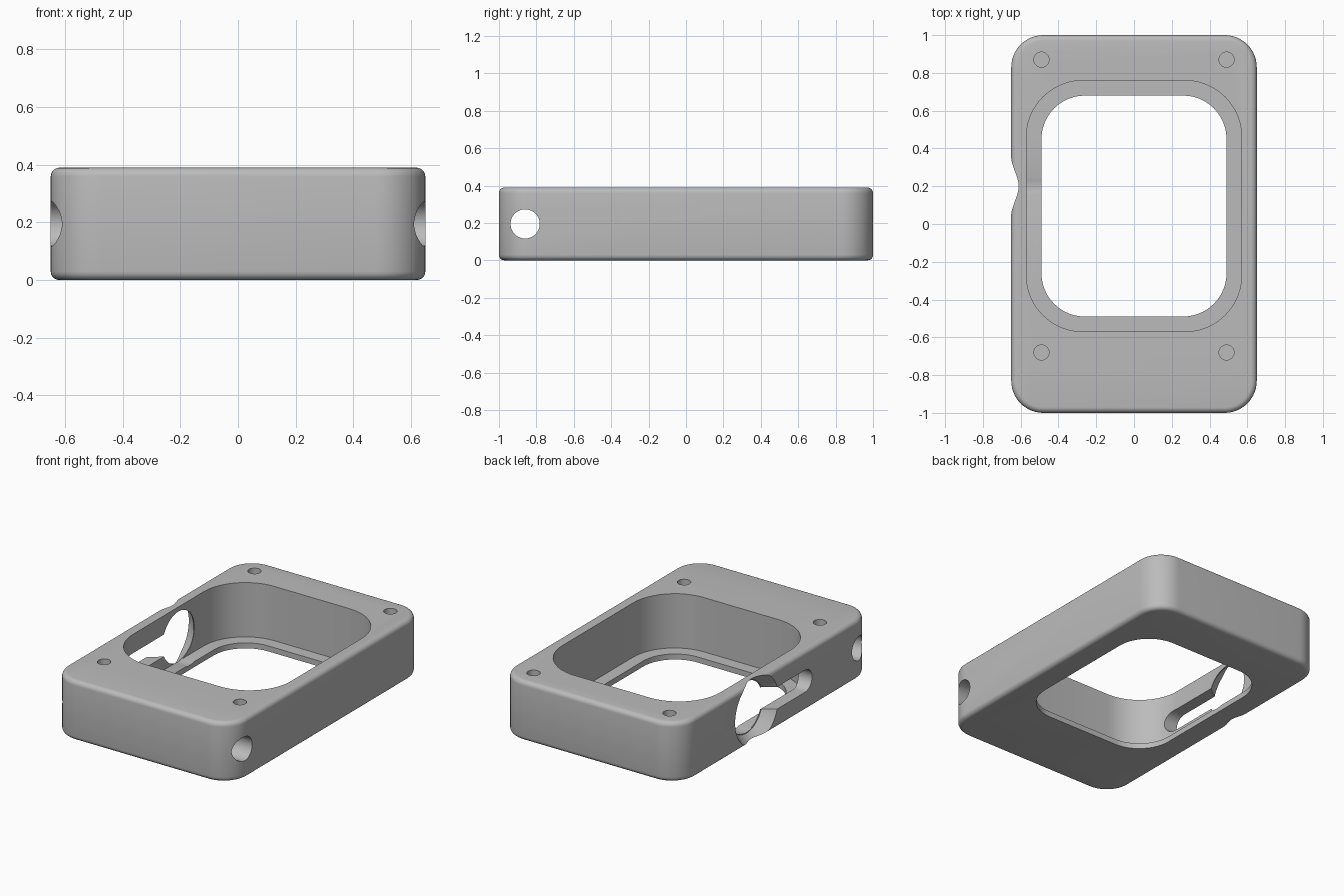
import bpy, bmesh, math
from mathutils import Matrix

old = bpy.data.objects.get("Cube")
if old:
    bpy.data.objects.remove(old, do_unlink=True)

HEIGHT = 0.39
MID = HEIGHT / 2
LIP = 0.036

grey = bpy.data.materials.new("plain grey")
grey.use_nodes = True
grey.diffuse_color = (0.5, 0.5, 0.5, 1)
grey.node_tree.nodes["Principled BSDF"].inputs["Base Color"].default_value = (0.5, 0.5, 0.5, 1)


def make_object(name, bm):
    bmesh.ops.recalc_face_normals(bm, faces=bm.faces)
    mesh = bpy.data.meshes.new(name)
    bm.to_mesh(mesh)
    bm.free()
    mesh.materials.append(grey)
    ob = bpy.data.objects.new(name, mesh)
    bpy.context.collection.objects.link(ob)
    return ob


def rounded_prism(name, half_x, y0, y1, z0, z1, radius, bevel=0.0, steps=12):
    """Vertical prism with rounded plan corners and optional rounded rims."""
    bm = bmesh.new()
    centres = [(half_x - radius, y1 - radius), (radius - half_x, y1 - radius),
               (radius - half_x, y0 + radius), (half_x - radius, y0 + radius)]
    verts = []
    for i, (cx, cy) in enumerate(centres):
        for k in range(steps + 1):
            a = math.pi / 2 * (i + k / steps)
            verts.append(bm.verts.new((cx + radius * math.cos(a), cy + radius * math.sin(a), z0)))
    base = bm.faces.new(verts)
    top = bmesh.ops.extrude_face_region(bm, geom=[base], use_keep_orig=True)["geom"]
    bmesh.ops.translate(bm, verts=[g for g in top if isinstance(g, bmesh.types.BMVert)],
                        vec=(0, 0, z1 - z0))
    if bevel:
        rims = [e for e in bm.edges if abs(e.verts[0].co.z - e.verts[1].co.z) < 1e-5]
        bmesh.ops.bevel(bm, geom=rims, offset=bevel, segments=5, profile=0.5, affect='EDGES')
    return make_object(name, bm)


def cylinder(name, r1, r2, start, length, axis='Z', segments=64):
    """Cylinder or cone running from start along +x or +z."""
    bm = bmesh.new()
    bmesh.ops.create_cone(bm, cap_ends=True, segments=segments, radius1=r1, radius2=r2, depth=length)
    bmesh.ops.translate(bm, verts=bm.verts, vec=(0, 0, length / 2))
    turn = Matrix.Rotation(math.pi / 2, 4, 'Y') if axis == 'X' else Matrix()
    bmesh.ops.transform(bm, verts=bm.verts, matrix=Matrix.Translation(start) @ turn)
    return make_object(name, bm)


def slot(name, radius, y0, y1, x0, x1):
    """Round-ended slot running along y and cutting through in x."""
    ob = rounded_prism(name, radius, y0, y1, 0, x1 - x0, radius - 0.0005)
    ob.data.transform(Matrix.Translation((x0, 0, MID)) @ Matrix.Rotation(math.pi / 2, 4, 'Y'))
    return ob


def cut(target, cutter):
    mod = target.modifiers.new("cut", 'BOOLEAN')
    mod.operation = 'DIFFERENCE'
    mod.solver = 'EXACT'
    mod.object = cutter
    cutter.hide_render = True
    bpy.context.view_layer.objects.active = target
    bpy.ops.object.modifier_apply(modifier=mod.name)
    bpy.data.objects.remove(cutter, do_unlink=True)


# Outer block
frame = rounded_prism("case_frame", 0.65, -1, 1, 0, HEIGHT, 0.17, bevel=0.03)

# Main pocket, leaving a thin lip around the lower opening
cut(frame, rounded_prism("pocket_cutter", 0.57, -0.57, 0.76, LIP, 0.6, 0.30))
cut(frame, rounded_prism("opening_cutter", 0.49, -0.49, 0.68, -0.2, 0.6, 0.23))

# Blind screw holes in the top
for x in (-0.49, 0.49):
    for y in (-0.68, 0.87):
        cut(frame, cylinder("screw_cutter", 0.04, 0.04, (x, y, 0.14), 0.5, segments=32))

# Cross hole through the solid front
cut(frame, cylinder("cross_hole_cutter", 0.078, 0.078, (-1, -0.86, MID), 2, 'X'))

# Flared round port and side slot in the side wall
PORT_Y = 0.2
cut(frame, cylinder("port_cutter", 0.165, 0.165, (-0.9, PORT_Y, MID), 0.6, 'X'))
cut(frame, cylinder("flare_cutter", 0.257, 0.17, (-0.70, PORT_Y, MID), 0.125, 'X'))
cut(frame, slot("slot_cutter", 0.072, -0.37, PORT_Y, -0.8, -0.45))

# Smooth curves, crisp edges
bpy.ops.object.select_all(action='DESELECT')
frame.select_set(True)
bpy.context.view_layer.objects.active = frame
bpy.ops.object.shade_smooth_by_angle(angle=math.radians(30))
